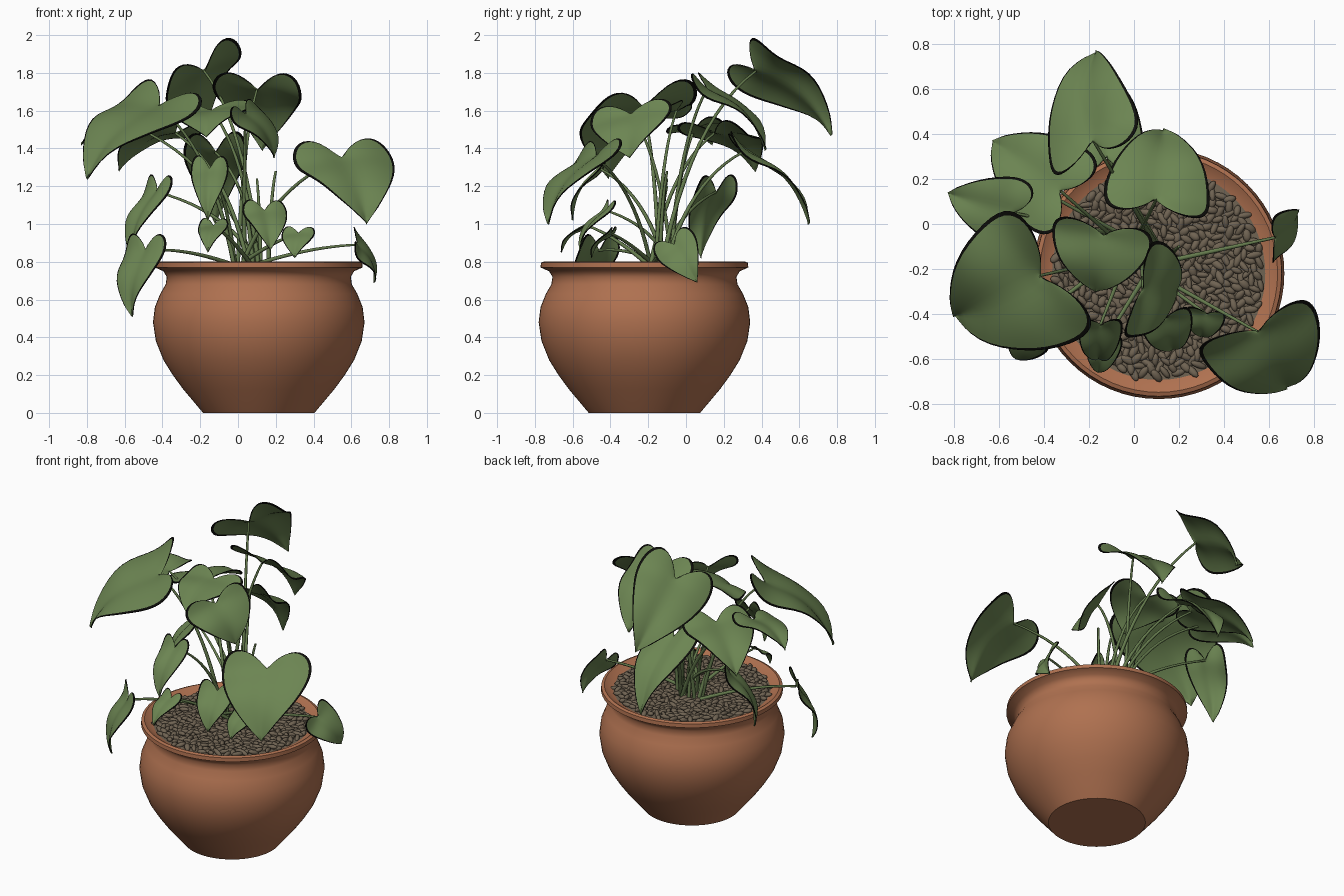
import bpy, bmesh, math, random
from mathutils import Vector, Matrix

if "Cube" in bpy.data.objects:
    bpy.data.objects.remove(bpy.data.objects["Cube"])
random.seed(4)
CX, CY = 0.11, -0.22          # pot axis


def material(name, rgb):
    m = bpy.data.materials.new(name)
    m.diffuse_color = (*rgb, 1)
    m.use_nodes = True
    m.node_tree.nodes["Principled BSDF"].inputs["Base Color"].default_value = m.diffuse_color
    return m


TERRACOTTA = material("terracotta", (0.43, 0.165, 0.08))
LEAF = material("leaf_green", (0.15, 0.235, 0.085))
EDGE = material("leaf_edge_black", (0.004, 0.004, 0.003))
STEM = material("stem_green", (0.13, 0.20, 0.075))
PEBBLE = material("pebble_brown", (0.16, 0.125, 0.085))


def finish(bm, name, mats, angle=50):
    me = bpy.data.meshes.new(name)
    bm.to_mesh(me)
    bm.free()
    ob = bpy.data.objects.new(name, me)
    bpy.context.collection.objects.link(ob)
    for m in mats:
        me.materials.append(m)
    bpy.ops.object.select_all(action='DESELECT')
    ob.select_set(True)
    bpy.context.view_layer.objects.active = ob
    bpy.ops.object.shade_smooth_by_angle(angle=math.radians(angle))
    return ob


def lathe(name, profile, mat, steps=64):
    bm = bmesh.new()
    vs = [bm.verts.new((r, 0, z)) for r, z in profile]
    es = [bm.edges.new(p) for p in zip(vs, vs[1:])]
    bmesh.ops.spin(bm, geom=vs + es, cent=(0, 0, 0), axis=(0, 0, 1),
                   angle=math.tau, steps=steps)
    bmesh.ops.remove_doubles(bm, verts=bm.verts, dist=1e-4)
    bmesh.ops.recalc_face_normals(bm, faces=bm.faces)
    bmesh.ops.translate(bm, verts=bm.verts, vec=(CX, CY, 0))
    return finish(bm, name, [mat], 40)


# Pot: round belly, pinched neck, flared rim, closed inside below the soil
lathe("pot", [(0, 0), (0.295, 0), (0.40, 0.125), (0.455, 0.2), (0.505, 0.28),
              (0.545, 0.38), (0.56, 0.48), (0.55, 0.56), (0.522, 0.63),
              (0.493, 0.68), (0.487, 0.72), (0.505, 0.75), (0.55, 0.77),
              (0.548, 0.795), (0.53, 0.802), (0.48, 0.77), (0, 0.74)], TERRACOTTA)

# Soil bed and scattered pebbles
lathe("soil", [(0, 0.772), (0.475, 0.772)], PEBBLE)
bm = bmesh.new()
COUNT = 520
for i in range(COUNT):
    r, a = 0.465 * math.sqrt((i + 0.5) / COUNT), i * 2.39996
    m = (Matrix.Translation((CX + r * math.cos(a), CY + r * math.sin(a),
                             0.778 + random.uniform(-0.004, 0.008)))
         @ Matrix.Rotation(random.uniform(0, math.pi), 4, 'Z')
         @ Matrix.Rotation(random.uniform(-0.35, 0.35), 4, 'Y')
         @ Matrix.Diagonal((random.uniform(0.026, 0.04),
                            random.uniform(0.013, 0.019), 0.014, 1)))
    bmesh.ops.create_icosphere(bm, subdivisions=2, radius=1, matrix=m)
finish(bm, "pebbles", [PEBBLE], 80)


def leaf(name, attach, tip, width=None, roll=0):
    """Heart leaf from stalk point to tip, with half width and roll about its midrib."""
    A, mid = Vector(attach), Vector(tip) - Vector(attach)
    L = mid.length
    width = width or 0.4 * L
    across = Vector((-mid.y, mid.x, 0)).normalized()
    across.rotate(Matrix.Rotation(math.radians(roll), 3, mid))
    N = mid.cross(across).normalized()
    bm = bmesh.new()
    ROWS = 12
    cols = [0, 0.25, 0.5, 0.75, 1 - 0.006 / width, 1]    # last strip is the dark edge
    for side in (-1, 1):
        S = across * side * width + mid * 0.12
        rows = []
        for i in range(ROWS + 1):
            t = i / ROWS
            a = t * t - 2.8 * t * (1 - t) ** 2      # heart outline along the midrib
            b = math.sin(math.pi * t)               # and across it
            row = []
            for f in cols:
                u, w = t * t + (a - t * t) * f, b * f
                lift = L * (0.13 * math.sin(math.pi * max(u, 0))
                            + 0.05 * math.sin(math.pi * w)
                            + 0.02 * f * math.sin(9 * u + side))
                row.append(bm.verts.new(A + mid * u + S * w + N * lift))
            rows.append(row)
        for p, q in zip(rows, rows[1:]):
            for k in range(len(cols) - 1):
                quad = (p[k], p[k + 1], q[k + 1], q[k])
                face = bm.faces.new(quad if side < 0 else quad[::-1])
                face.material_index = int(k == len(cols) - 2)
    bmesh.ops.remove_doubles(bm, verts=bm.verts, dist=5e-4)
    bmesh.ops.dissolve_degenerate(bm, dist=1e-5, edges=bm.edges)
    bmesh.ops.recalc_face_normals(bm, faces=bm.faces)
    if sum(f.normal.dot(N) * f.calc_area() for f in bm.faces) < 0:
        bmesh.ops.reverse_faces(bm, faces=bm.faces)
    ob = finish(bm, name, [LEAF, EDGE], 80)
    sub = ob.modifiers.new("smooth", 'SUBSURF')
    sub.levels = sub.render_levels = 1
    sol = ob.modifiers.new("thickness", 'SOLIDIFY')
    sol.thickness, sol.offset = 0.005, 0


def stem(name, base, end):
    """Tapered stalk that rises, then arches over to the leaf."""
    B, E = Vector(base), Vector(end)
    flat = 0.55 if E.z < 1.0 else 0.3
    C = B.lerp(E, flat)
    C.z = max(B.z + (E.z - B.z) * 0.75, 0.88)
    cu = bpy.data.curves.new(name, 'CURVE')
    cu.dimensions, cu.bevel_depth, cu.bevel_resolution = '3D', 0.010, 1
    cu.use_fill_caps = True
    sp = cu.splines.new('POLY')
    sp.points.add(12)
    for i, p in enumerate(sp.points):
        t = i / 12
        p.co = (*(B * (1 - t) ** 2 + C * 2 * t * (1 - t) + E * t * t), 1)
        p.radius = 1.25 - 0.6 * t
    cu.materials.append(STEM)
    bpy.context.collection.objects.link(bpy.data.objects.new(name, cu))


# Leaves: stalk point, tip, half width, roll in degrees
LEAVES = {
    "top_back": ((-.18, .37, 1.81), (-.165, .77, 1.47), .24, -36),
    "back_right": ((.10, .11, 1.71), (.13, .42, 1.39), .24, 4),
    "back_left": ((-.33, .15, 1.48), (-.63, .37, 1.28), .22),
    "far_left": ((-.54, .05, 1.51), (-.83, .14, 1.42), .16, -11),
    "big_left": ((-.42, -.23, 1.62), (-.80, -.41, 1.24), .34, -11),
    "upper_middle": ((-.14, -.05, 1.60), (-.17, -.30, 1.46), .23, 7),
    "upper_front": ((.04, -.29, 1.58), (.19, -.30, 1.35), .23, 16),
    "right_front": ((.55, -.48, 1.35), (.68, -.73, 1.0), .28, 6),
    "back_low": ((-.12, .30, 1.38), (-.12, .65, 1.0), .17),
    "front_middle": ((-.15, -.45, 1.29), (-.16, -.60, 1.02), .10),
    "front_low": ((-.13, -.52, .99), (-.16, -.66, .85)),
    "front_heart": ((.14, -.42, 1.07), (.17, -.56, .86), .12),
    "front_small": ((.32, -.40, .95), (.30, -.50, .82), .09),
    "rim_left": ((-.43, .16, 1.17), (-.56, .08, .82), .13),
    "hanging_left": ((-.49, -.46, .86), (-.56, -.53, .51), .15),
    "hanging_right": ((.63, -.06, .89), (.72, .06, .69), .12, 60),
}
for i, (name, spec) in enumerate(LEAVES.items()):
    leaf("leaf_" + name, *spec)
    base = (0.05 + 0.07 * math.cos(i * 2.4), -0.13 + 0.06 * math.sin(i * 2.4), 0.77)
    stem("stem_" + name, base, spec[0])

# Thin young shoots between the stems
for i in range(3):
    stem(f"shoot_{i + 1}", (0.08 + 0.04 * i, -0.14, 0.77), (0.1 * i, -0.1, 1.2 + 0.04 * i))
